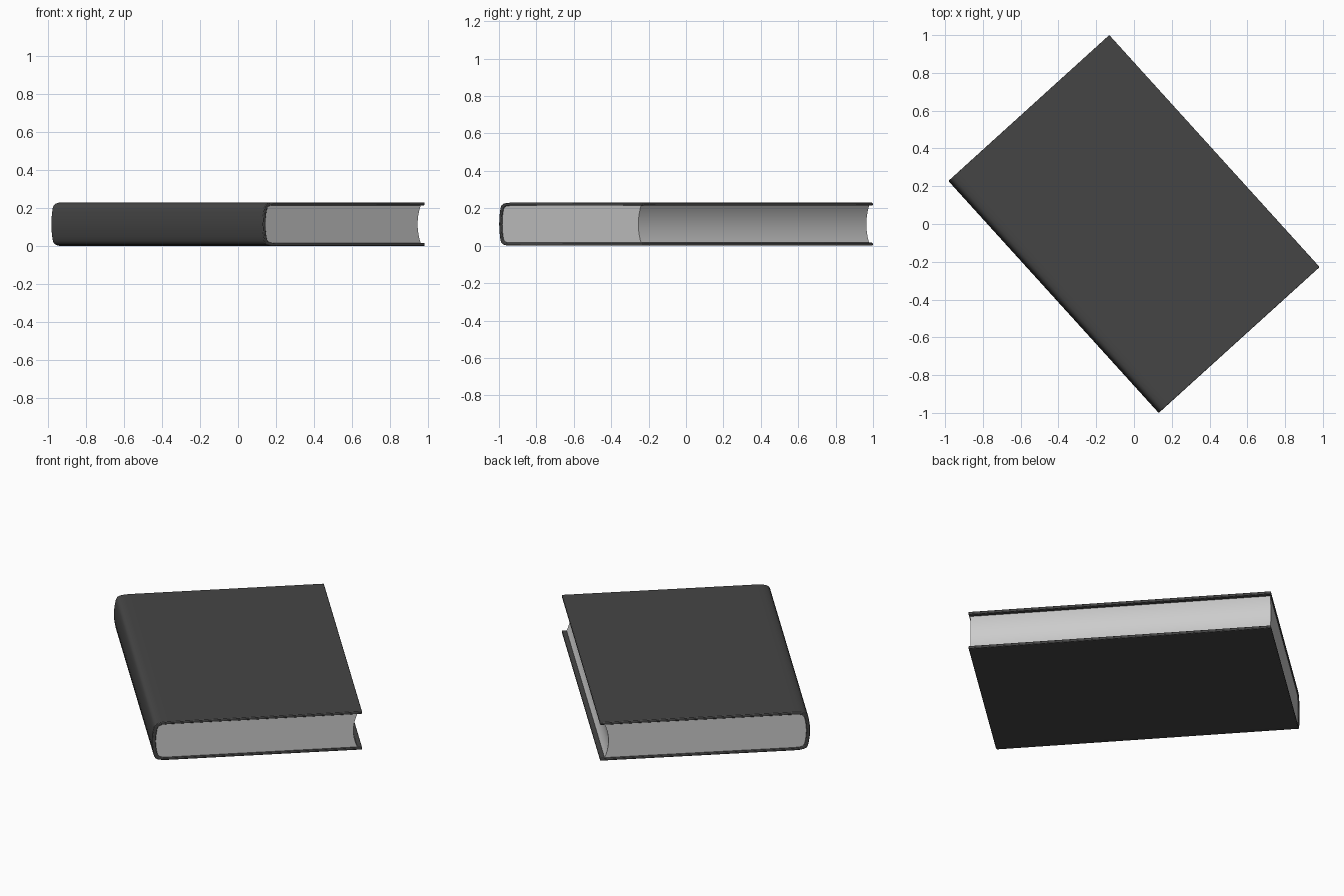
import bpy, bmesh, math

if "Cube" in bpy.data.objects:
    bpy.data.objects.remove(bpy.data.objects["Cube"])

HALF_W, HALF_L, HALF_H = 0.575, 0.829, 0.115
ANGLE = math.radians(42.2)


def mirrored(half):
    """Upper half profile (ending on the mid line) followed by its mirror image."""
    return half + [(u, -z) for u, z in reversed(half) if z > 1e-6]


def extrude_profile(name, profile, half_len):
    """Extrude a (u, z) outline along the spine direction."""
    bm = bmesh.new()
    verts = [bm.verts.new((u, -half_len, z)) for u, z in profile]
    face = bm.faces.new(verts)
    out = bmesh.ops.extrude_face_region(bm, geom=[face])
    moved = [g for g in out["geom"] if isinstance(g, bmesh.types.BMVert)]
    bmesh.ops.translate(bm, verts=moved, vec=(0, 2 * half_len, 0))
    bmesh.ops.recalc_face_normals(bm, faces=bm.faces[:])
    mesh = bpy.data.meshes.new(name)
    bm.to_mesh(mesh)
    bm.free()
    obj = bpy.data.objects.new(name, mesh)
    bpy.context.collection.objects.link(obj)
    obj.location.z = HALF_H
    obj.rotation_euler.z = ANGLE
    bpy.ops.object.select_all(action='DESELECT')
    obj.select_set(True)
    bpy.context.view_layer.objects.active = obj
    bpy.ops.object.shade_smooth_by_angle(angle=math.radians(35))
    return obj


# Cover: two boards joined by a softly rounded spine
outer = [(HALF_W, HALF_H), (-0.485, HALF_H), (-0.520, 0.1135), (-0.543, 0.109),
         (-0.557, 0.101), (-0.564, 0.088), (-0.569, 0.065), (-0.5735, 0.033), (-HALF_W, 0)]
inner = [(HALF_W, 0.099), (-0.490, 0.099), (-0.520, 0.097), (-0.537, 0.091),
         (-0.545, 0.078), (-0.550, 0.055), (-0.5535, 0.028), (-0.555, 0)]
cover = extrude_profile("cover", mirrored(outer) + mirrored(inner)[::-1], HALF_L)
bevel = cover.modifiers.new("soft_edges", 'BEVEL')
bevel.width = 0.004
bevel.segments = 2
bevel.limit_method = 'ANGLE'
bevel.angle_limit = math.radians(50)

cloth = bpy.data.materials.new("dark_cloth")
cloth.diffuse_color = (0.06, 0.06, 0.06, 1)
cloth.use_nodes = True
cloth.node_tree.nodes["Principled BSDF"].inputs["Base Color"].default_value = cloth.diffuse_color
cover.data.materials.append(cloth)

# Page block: follows the inside of the spine, hollow curved fore edge
steps = 12
fore = []
for i in range(steps + 1):
    t = -1 + 2 * i / steps
    fore.append((0.528 + 0.022 * t * t, 0.0995 * t))
extrude_profile("pages", mirrored(inner[1:]) + fore, HALF_L - 0.006)
